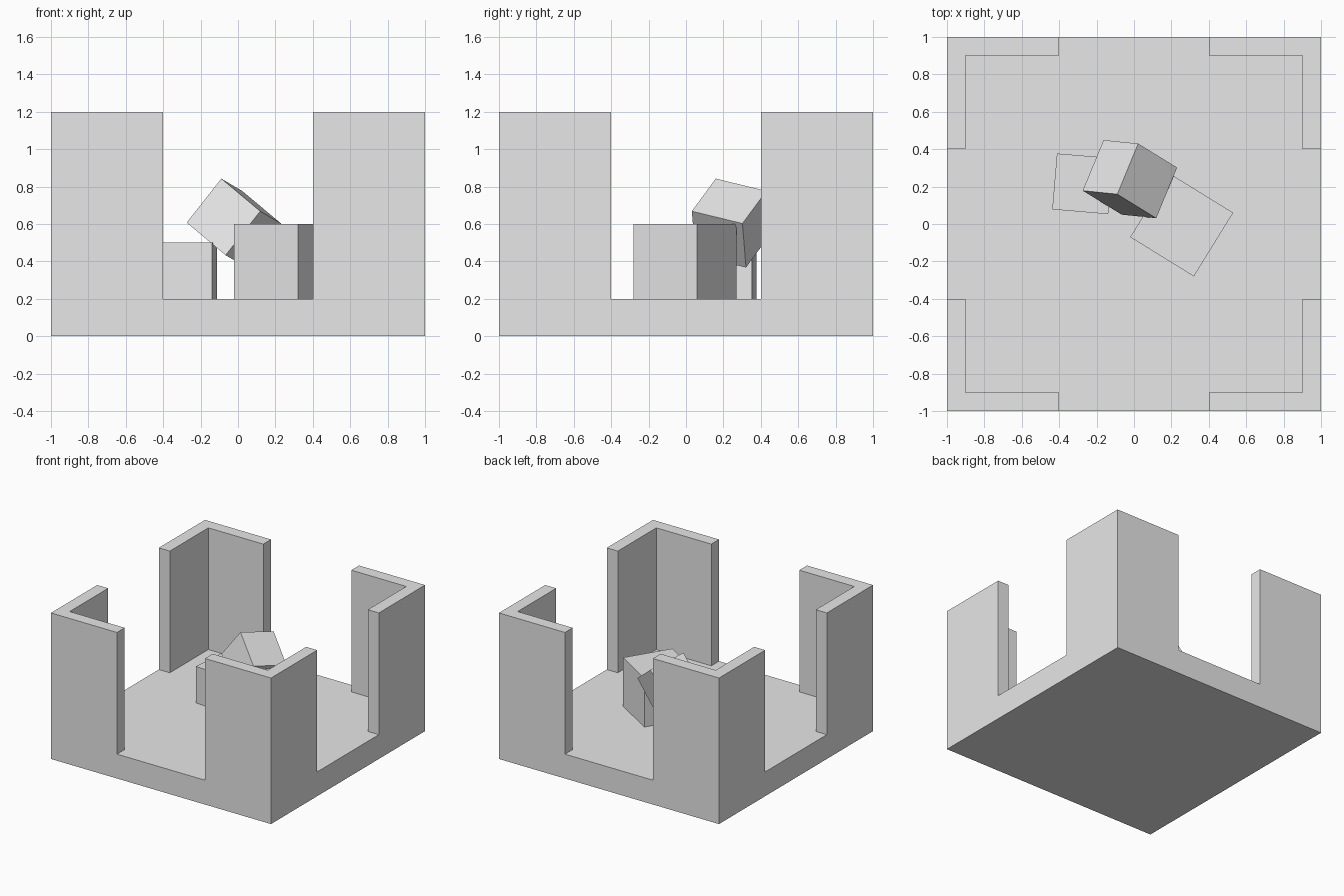
import bpy
import bmesh
from math import radians
from mathutils import Matrix, Vector

default = bpy.data.objects.get("Cube")
if default:
    bpy.data.objects.remove(default, do_unlink=True)

grey = bpy.data.materials.new("plain_grey")
grey.use_nodes = True
grey.diffuse_color = (0.8, 0.8, 0.8, 1)
grey.node_tree.nodes["Principled BSDF"].inputs["Base Color"].default_value = grey.diffuse_color


def finish(name, bm):
    bmesh.ops.recalc_face_normals(bm, faces=bm.faces)
    mesh = bpy.data.meshes.new(name)
    bm.to_mesh(mesh)
    bm.free()
    mesh.materials.append(grey)
    obj = bpy.data.objects.new(name, mesh)
    bpy.context.collection.objects.link(obj)
    return obj


def crate(name, size, centre, rotation):
    bm = bmesh.new()
    bmesh.ops.create_cube(bm, size=size)
    obj = finish(name, bm)
    obj.matrix_world = Matrix.Translation(centre) @ rotation.to_4x4()


# Arena: floor slab with an L-shaped wall raised from each corner
FLOOR, WALL_TOP, INNER, GAP = 0.2, 1.2, 0.9, 0.4
bm = bmesh.new()
bmesh.ops.create_cube(bm, size=1)
for v in bm.verts:
    v.co = (v.co.x * 2, v.co.y * 2, (v.co.z + 0.5) * FLOOR)
for axis in (Vector((1, 0, 0)), Vector((0, 1, 0))):
    for cut in (-INNER, -GAP, GAP, INNER):
        bmesh.ops.bisect_plane(bm, geom=bm.verts[:] + bm.edges[:] + bm.faces[:],
                               plane_co=axis * cut, plane_no=axis)


def is_wall(face):
    c = face.calc_center_median()
    near, far = sorted((abs(c.x), abs(c.y)))
    return c.z > FLOOR - 0.01 and face.normal.z > 0.5 and far > INNER and near > GAP


bm.normal_update()
footprint = [f for f in bm.faces if is_wall(f)]
raised = bmesh.ops.extrude_face_region(bm, geom=footprint)["geom"]
for v in raised:
    if isinstance(v, bmesh.types.BMVert):
        v.co.z = WALL_TOP
bmesh.ops.dissolve_limit(bm, angle_limit=radians(1), verts=bm.verts, edges=bm.edges)
finish("floor_and_corner_walls", bm)

# Two crates standing on the floor
crate("large_crate", 0.4, (0.255, -0.005, 0.4), Matrix.Rotation(radians(-31.7), 3, "Z"))
crate("small_crate", 0.3, (-0.275, 0.215, 0.35), Matrix.Rotation(radians(-4.8), 3, "Z"))

# Crate tumbled on top of them, set by the directions of two of its edges
edge_a = Vector((0.11, 0.267, -0.065)).normalized()
edge_b = Vector((0.208, -0.128, -0.174))
edge_c = edge_a.cross(edge_b).normalized()
edge_b = edge_c.cross(edge_a)
crate("tumbled_crate", 0.3, (-0.022, 0.24, 0.605),
      Matrix((edge_a, edge_b, edge_c)).transposed())
